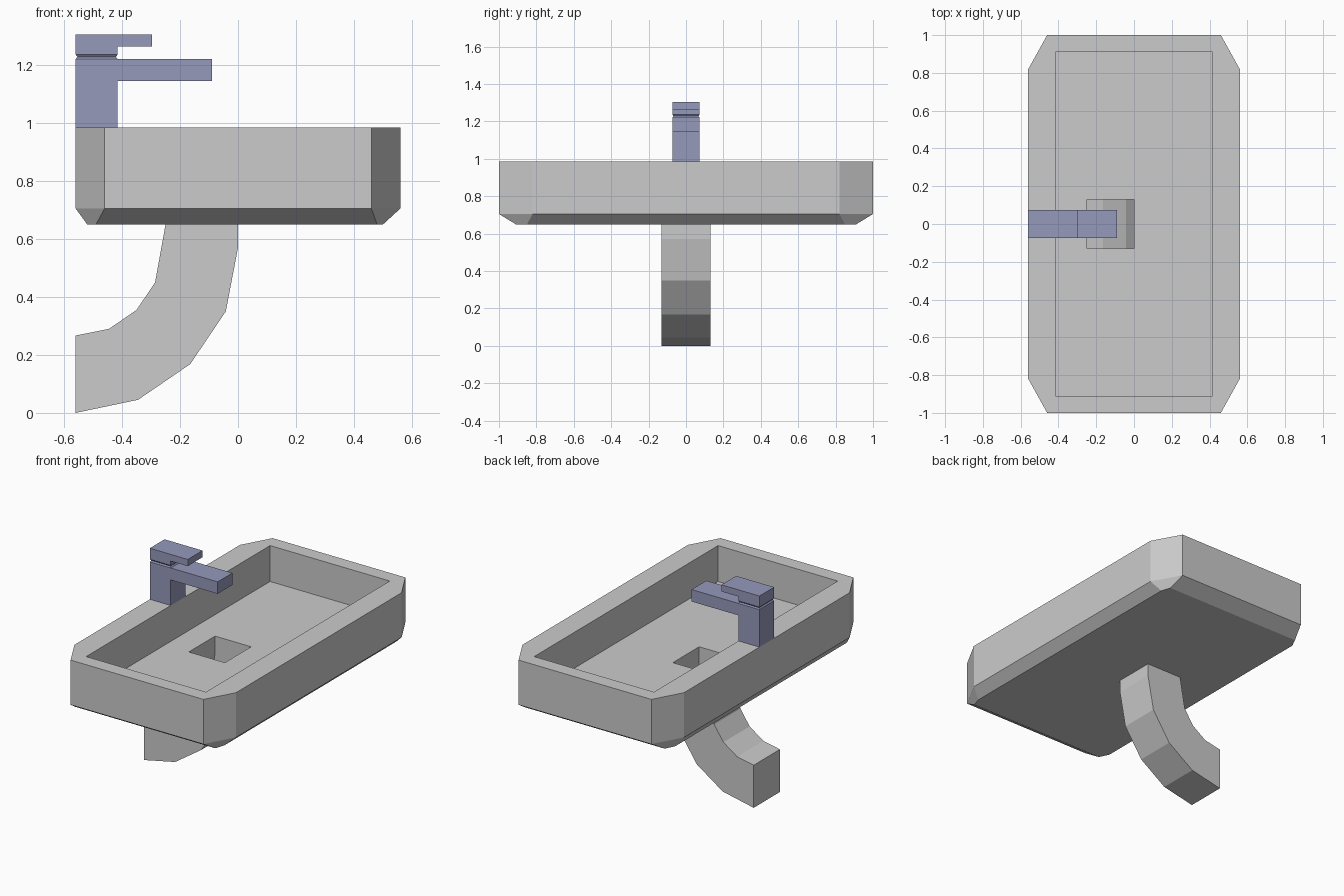
import bpy, bmesh

if "Cube" in bpy.data.objects:
    bpy.data.objects.remove(bpy.data.objects["Cube"])


def finish(name, bm, mat=None):
    bmesh.ops.recalc_face_normals(bm, faces=bm.faces)
    me = bpy.data.meshes.new(name)
    bm.to_mesh(me)
    bm.free()
    ob = bpy.data.objects.new(name, me)
    bpy.context.collection.objects.link(ob)
    if mat:
        me.materials.append(mat)
    return ob


def ring(bm, pts, z):
    return [bm.verts.new((x, y, z)) for x, y in pts]


def walls(bm, a, b, skip=()):
    n = len(a)
    for i in range(n):
        if i not in skip:
            bm.faces.new((a[i], a[(i + 1) % n], b[(i + 1) % n], b[i]))


def fill_between(bm, outer, inner):
    edges = []
    for loop in (outer, inner):
        for i, v in enumerate(loop):
            w = loop[(i + 1) % len(loop)]
            edges.append(bm.edges.get((v, w)) or bm.edges.new((v, w)))
    bmesh.ops.triangle_fill(bm, edges=edges, use_beauty=True, normal=(0, 0, 1))


def rect(x0, x1, y):
    return [(x0, -y), (x1, -y), (x1, y), (x0, y)]


def octagon(xl, xr, y, cl, cr, cy):
    # cl / cr: x where the end edge meets each corner cut, cy: y on the side edge
    return [(cl, -y), (cr, -y), (xr, -cy), (xr, cy),
            (cr, y), (cl, y), (xl, cy), (xl, -cy)]


def extrude_profile(name, pts, half, mat=None, skip=()):
    bm = bmesh.new()
    a = [bm.verts.new((x, -half, z)) for x, z in pts]
    b = [bm.verts.new((x, half, z)) for x, z in pts]
    walls(bm, a, b, skip)
    bm.faces.new(a)
    bm.faces.new(b)
    return finish(name, bm, mat)


blue = bpy.data.materials.new("tap_blue")
blue.diffuse_color = (0.3, 0.32, 0.5, 1)
blue.use_nodes = True
blue.node_tree.nodes["Principled BSDF"].inputs["Base Color"].default_value = blue.diffuse_color

# Basin with cut corners, sunken bowl and square drain hole
RIM, EDGE, BASE, FLOOR = 0.985, 0.705, 0.65, 0.76
bm = bmesh.new()
body = octagon(-0.56, 0.56, 1.0, -0.46, 0.46, 0.82)
top = ring(bm, body, RIM)
edge = ring(bm, body, EDGE)
base = ring(bm, octagon(-0.52, 0.50, 0.91, -0.49, 0.48, 0.85), BASE)
bowl_top = ring(bm, rect(-0.415, 0.415, 0.91), RIM)
bowl_floor = ring(bm, rect(-0.415, 0.415, 0.91), FLOOR)
drain = rect(-0.25, 0.0, 0.13)
hole_top = ring(bm, drain, FLOOR)
hole_base = ring(bm, drain, BASE)
walls(bm, top, edge)
walls(bm, edge, base)
walls(bm, bowl_top, bowl_floor)
fill_between(bm, top, bowl_top)
fill_between(bm, bowl_floor, hole_top)
fill_between(bm, base, hole_base)
walls(bm, hole_top, hole_base)
finish("basin", bm)

# Curved drain pipe, open at the top, capped at the back
pipe = [(-0.25, BASE), (-0.286, 0.45), (-0.35, 0.355), (-0.445, 0.29),
        (-0.56, 0.267), (-0.56, 0.0), (-0.345, 0.045), (-0.165, 0.168),
        (-0.042, 0.35), (0.0, 0.57), (0.0, BASE)]
extrude_profile("drain_pipe", pipe, 0.13, skip=(len(pipe) - 1,))

# Tap: post with spout, and lever handle above
W, X0, X1 = 0.073, -0.56, -0.415
extrude_profile("tap_spout", [(X0, RIM), (X1, RIM), (X1, 1.145), (-0.09, 1.145),
                              (-0.09, 1.22), (X0, 1.22)], W, blue)
extrude_profile("tap_handle", [(X0, 1.236), (X1, 1.236), (X1, 1.263),
                               (-0.297, 1.263), (-0.297, 1.305), (X0, 1.305)], W, blue)

# Pinched collar between post and handle
bm = bmesh.new()
rings = [ring(bm, rect(X0 + d, X1 - d, W - d), z)
         for d, z in ((0, 1.22), (0.006, 1.228), (0, 1.236))]
walls(bm, rings[0], rings[1])
walls(bm, rings[1], rings[2])
finish("tap_collar", bm, blue)
